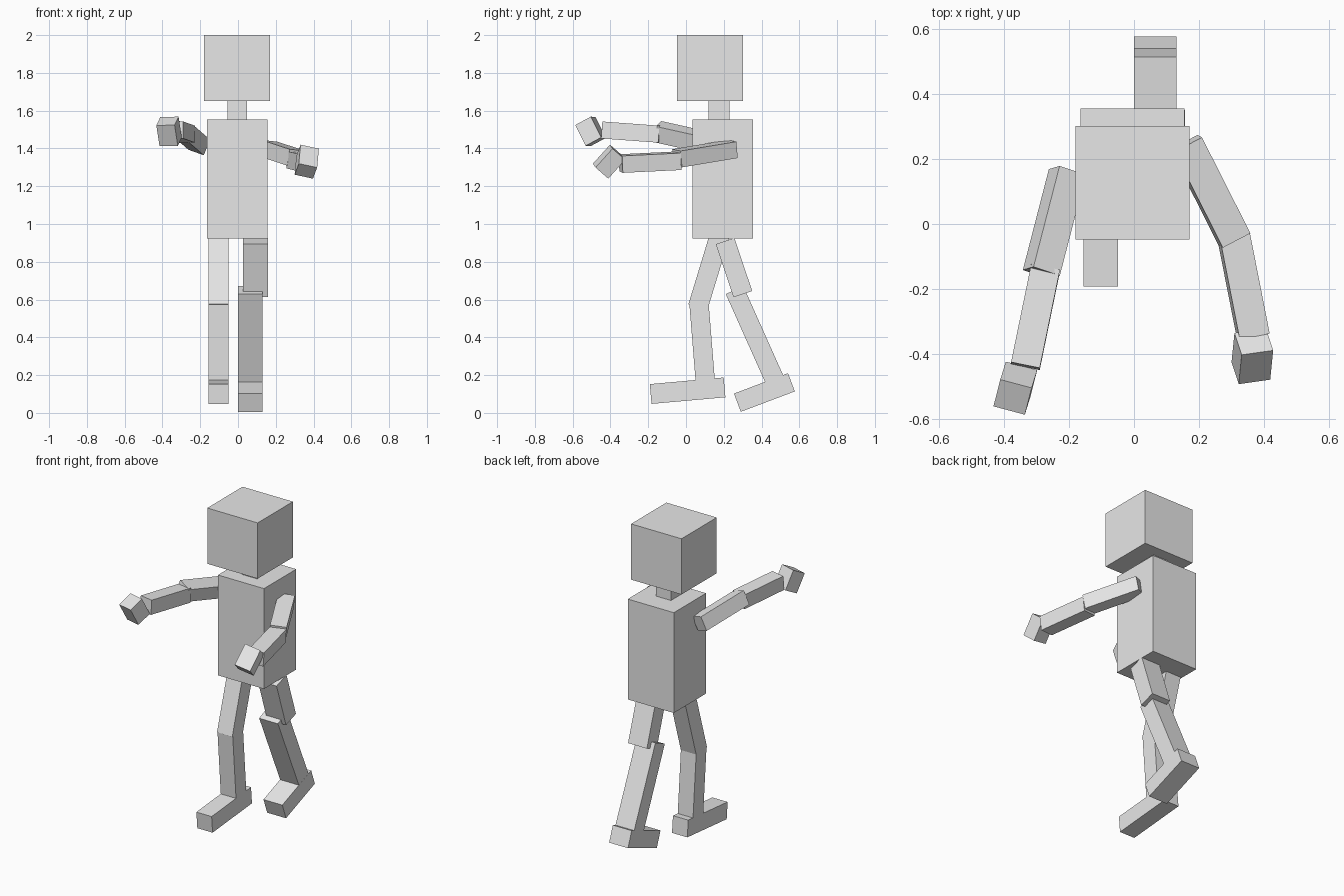
import bpy
from mathutils import Vector, Matrix

if "Cube" in bpy.data.objects:
    bpy.data.objects.remove(bpy.data.objects["Cube"], do_unlink=True)

grey = bpy.data.materials.new("plain grey")
grey.use_nodes = True
grey.diffuse_color = (0.8, 0.8, 0.8, 1)
grey.node_tree.nodes["Principled BSDF"].inputs["Base Color"].default_value = (0.8, 0.8, 0.8, 1)


def bar(name, start, end, width, depth, side=(1, 0, 0)):
    """Box running from start to end; side is the direction of its width."""
    start, end = Vector(start), Vector(end)
    axis = (end - start).normalized()
    side = Vector(side)
    side = (side - axis * side.dot(axis)).normalized()
    third = axis.cross(side)
    rotation = Matrix((side, third, axis)).transposed().to_4x4()
    scale = Matrix.Diagonal((width, depth, (end - start).length, 1))
    bpy.ops.mesh.primitive_cube_add(size=1)
    ob = bpy.context.object
    ob.name = name
    ob.data.transform(rotation @ scale)
    ob.location = (start + end) / 2
    ob.data.materials.append(grey)
    return ob


def leg_bar(name, x, start, end, width, depth):
    """Box lying in the plane of a leg, given by (y, z) end points."""
    return bar(name, (x, *start), (x, *end), width, depth)


def hand(name, centre, up, side, width, depth):
    centre, up = Vector(centre), Vector(up)
    return bar(name, centre - up / 2, centre + up / 2, width, depth, side)


# head, neck and torso
bar("head", (-0.005, 0.127, 1.65), (-0.005, 0.127, 2.0), 0.35, 0.35)
bar("neck", (-0.004, 0.175, 1.53), (-0.004, 0.175, 1.67), 0.105, 0.11)
bar("torso", (-0.004, 0.195, 0.922), (-0.004, 0.195, 1.552), 0.32, 0.32)

# right leg, stepping forward
RX = -0.102
leg_bar("right_thigh", RX, (0.18, 0.945), (0.063, 0.56), 0.106, 0.105)
leg_bar("right_shin", RX, (0.069, 0.577), (0.105, 0.13), 0.106, 0.102)
leg_bar("right_foot", RX, (0.204, 0.135), (-0.187, 0.10), 0.106, 0.105)

# left leg, trailing
leg_bar("left_thigh", 0.092, (0.207, 0.91), (0.301, 0.629), 0.131, 0.104)
leg_bar("left_shin", 0.065, (0.257, 0.65), (0.485, 0.14), 0.13, 0.102)
leg_bar("left_foot", 0.065, (0.558, 0.162), (0.272, 0.054), 0.131, 0.103)

# right arm, reaching forward
bar("right_upper_arm", (-0.205, 0.16, 1.42), (-0.285, -0.15, 1.489), 0.09, 0.09, (0.93, 0, -0.37))
bar("right_forearm", (-0.272, -0.135, 1.475), (-0.334, -0.437, 1.497), 0.09, 0.09)
hand("right_hand", (-0.365, -0.505, 1.49), (-0.017, -0.055, 0.11), (0.098, -0.025, 0), 0.1, 0.096)

# left arm, reaching forward and outward
bar("left_upper_arm", (0.16, 0.248, 1.397), (0.309, -0.047, 1.348), 0.096, 0.088, (0.89, 0.45, -0.1))
bar("left_forearm", (0.306, -0.035, 1.335), (0.367, -0.345, 1.32), 0.094, 0.09, (1, 0, -0.1))
hand("left_hand", (0.364, -0.407, 1.33), (0.009, 0.09, 0.1), (0.101, 0.015, -0.021), 0.1, 0.092)
